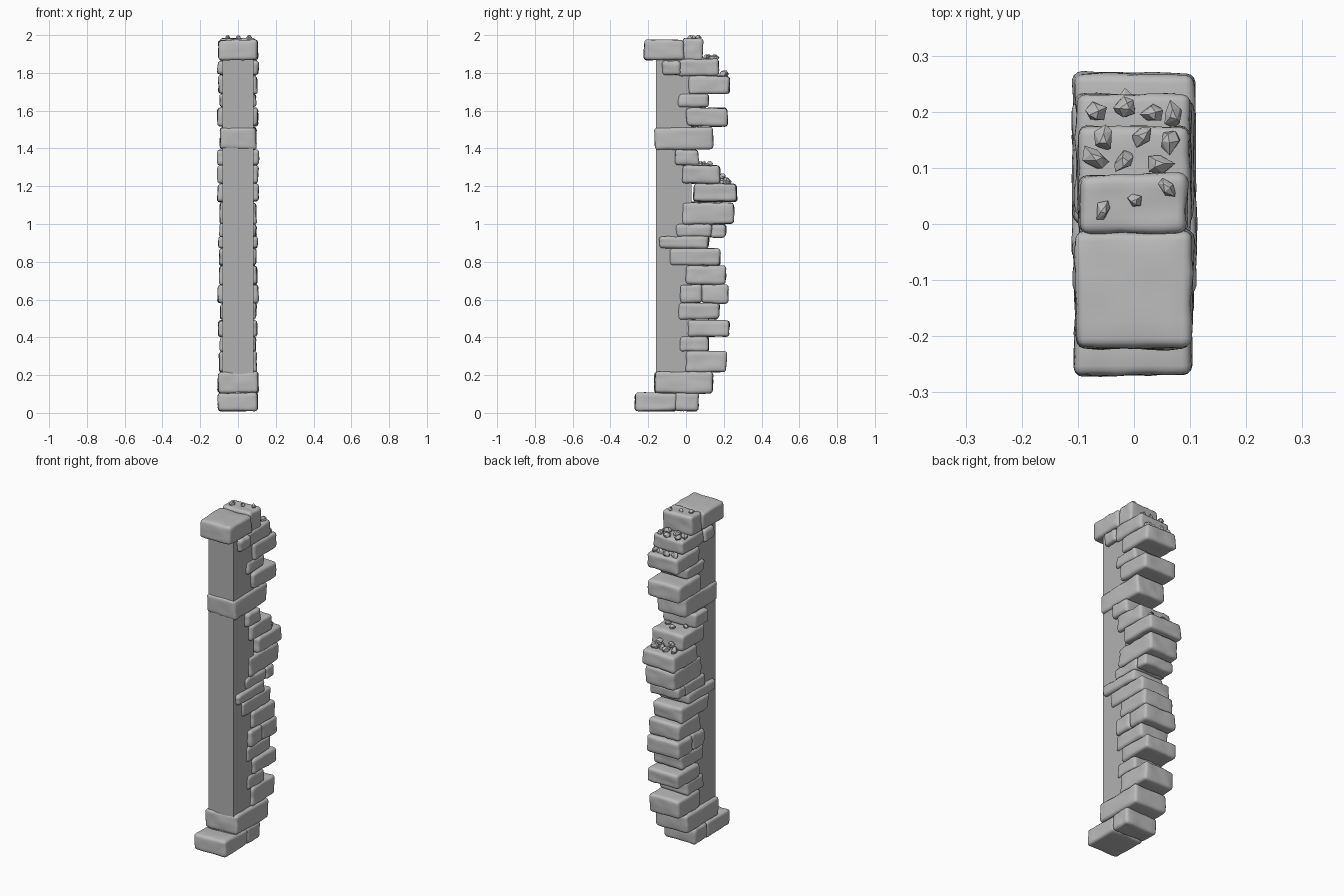
import bpy, bmesh, random
from math import radians
from mathutils import Vector, Matrix, noise

random.seed(7)
if "Cube" in bpy.data.objects:
    bpy.data.objects.remove(bpy.data.objects["Cube"], do_unlink=True)


def make_material(name, value):
    mat = bpy.data.materials.new(name)
    mat.use_nodes = True
    color = (value, value, value, 1)
    mat.diffuse_color = color
    mat.node_tree.nodes["Principled BSDF"].inputs["Base Color"].default_value = color
    return mat


stone = make_material("grey stone", 0.50)
mortar = make_material("wall core grey", 0.44)


def finish(bm, name, mat, smooth=False):
    bmesh.ops.recalc_face_normals(bm, faces=bm.faces)
    for f in bm.faces:
        f.smooth = smooth
    mesh = bpy.data.meshes.new(name)
    bm.to_mesh(mesh)
    bm.free()
    mesh.materials.append(mat)
    obj = bpy.data.objects.new(name, mesh)
    bpy.context.collection.objects.link(obj)
    return obj


def box(half_x, y0, y1, z0, z1):
    bm = bmesh.new()
    bmesh.ops.create_cube(bm, size=1)
    for v in bm.verts:
        v.co = Vector((v.co.x * 2 * half_x,
                       (y0 + y1) / 2 + v.co.y * (y1 - y0),
                       (z0 + z1) / 2 + v.co.z * (z1 - z0)))
    return bm


def worn_block(name, half_x, y0, y1, z0, z1):
    """Block with skewed corners, rounded edges and a gently uneven surface."""
    bm = box(half_x, y0, y1, z0, z1)
    for v in bm.verts:
        v.co += Vector(random.uniform(-1, 1) * s for s in (0.004, 0.005, 0.004))
    r = 0.016
    bmesh.ops.bevel(bm, geom=bm.edges[:], offset=r, segments=3,
                    profile=0.5, affect='EDGES', clamp_overlap=True)
    long_edges = [e for e in bm.edges if e.calc_length() > r * 1.5]
    bmesh.ops.subdivide_edges(bm, edges=long_edges, cuts=5, use_grid_fill=True)
    bm.normal_update()
    seed = Vector((random.uniform(0, 50), 0, 0))
    shift = [v.normal * 0.005 * noise.noise(v.co * 22 + seed) for v in bm.verts]
    for v, d in zip(bm.verts, shift):
        v.co += d
    finish(bm, name, stone, smooth=True)


def chip(name, x, y, z, size):
    """Broken angular fragment: a hull with a pointed crown."""
    bm = bmesh.new()
    for ring_z, ring_r, count in ((-0.5, 0.8, 5), (0.15, 1.0, 5), (0.8, 0.45, 3)):
        for i in range(count):
            p = Vector((ring_r * random.uniform(0.75, 1.1), 0, ring_z))
            p.rotate(Matrix.Rotation(radians(360 * i / count + random.uniform(-20, 20)), 3, 'Z'))
            bm.verts.new(p)
    hull = bmesh.ops.convex_hull(bm, input=bm.verts[:])
    bmesh.ops.delete(bm, geom=hull["geom_interior"], context='VERTS')
    turn = (Matrix.Rotation(random.uniform(0, 6), 4, 'Z')
            @ Matrix.Rotation(random.uniform(-0.4, 0.4), 4, 'X')
            @ Matrix.Diagonal((size * 1.2, size * 0.85, size, 1)))
    bm.transform(Matrix.Translation((x, y, z + size * 0.4)) @ turn)
    finish(bm, name, stone)


# Plain wall core
finish(box(0.083, -0.16, 0.03, 0.09, 1.89), "wall_core", mortar)

# Courses from bottom to top: height range, half width, then stones along y
courses = [
    (.01, .105, .104, (-.27, -.05), (-.055, .065)),
    (.105, .215, .106, (-.165, .14)),
    (.215, .325, .097, (0, .215)),
    (.325, .405, .094, (-.035, .12)),
    (.405, .49, .102, (.015, .23)),
    (.495, .58, .096, (-.04, .175)),
    (.58, .68, .106, (-.03, .085), (.08, .22)),
    (.68, .78, .101, (0, .21)),
    (.78, .87, .097, (-.085, .18)),
    (.87, .935, .104, (-.14, .12)),
    (.93, 1.0, .096, (-.05, .14), (.13, .215)),
    (1.0, 1.115, .098, (-.015, .255)),
    (1.12, 1.215, .108, (.04, .268)),
    (1.215, 1.31, .106, (-.02, .18)),
    (1.31, 1.395, .109, (-.06, .065)),
    (1.395, 1.51, .097, (-.165, .14)),
    (1.515, 1.615, .106, (0, .22)),
    (1.615, 1.69, .095, (-.04, .12)),
    (1.69, 1.785, .103, (.015, .23)),
    (1.785, 1.87, .100, (-.035, .175)),
    (1.79, 1.865, .109, (-.125, -.03)),
    (1.87, 1.975, .104, (-.22, -.012)),
    (1.87, 1.98, .096, (-.018, .087)),
]
for number, (z0, z1, half_x, *stones) in enumerate(courses):
    for y0, y1 in stones:
        worn_block(f"stone_course_{number + 1}", half_x, y0, y1, z0, z1)

# Rubble on the ledges: height, fragment size, positions
ledges = [
    (1.98, .017, (-.055, .025), (.002, .042), (.06, .066)),
    (1.87, .023, (-.07, .117), (-.055, .152), (-.018, .113),
     (.015, .157), (.045, .106), (.065, .148)),
    (1.785, .023, (-.066, .2), (-.015, .207), (.035, .198), (.07, .195)),
    (1.31, .020, (-.055, .08), (.005, .125), (.055, .095)),
    (1.215, .026, (-.065, .205), (-.02, .215), (.02, .2), (.06, .212)),
    (1.245, .020, (-.04, .195), (.04, .195)),
]
for z, size, *spots in ledges:
    for x, y in spots:
        chip("rubble_fragment", x, y, z, size * random.uniform(0.85, 1.0))
